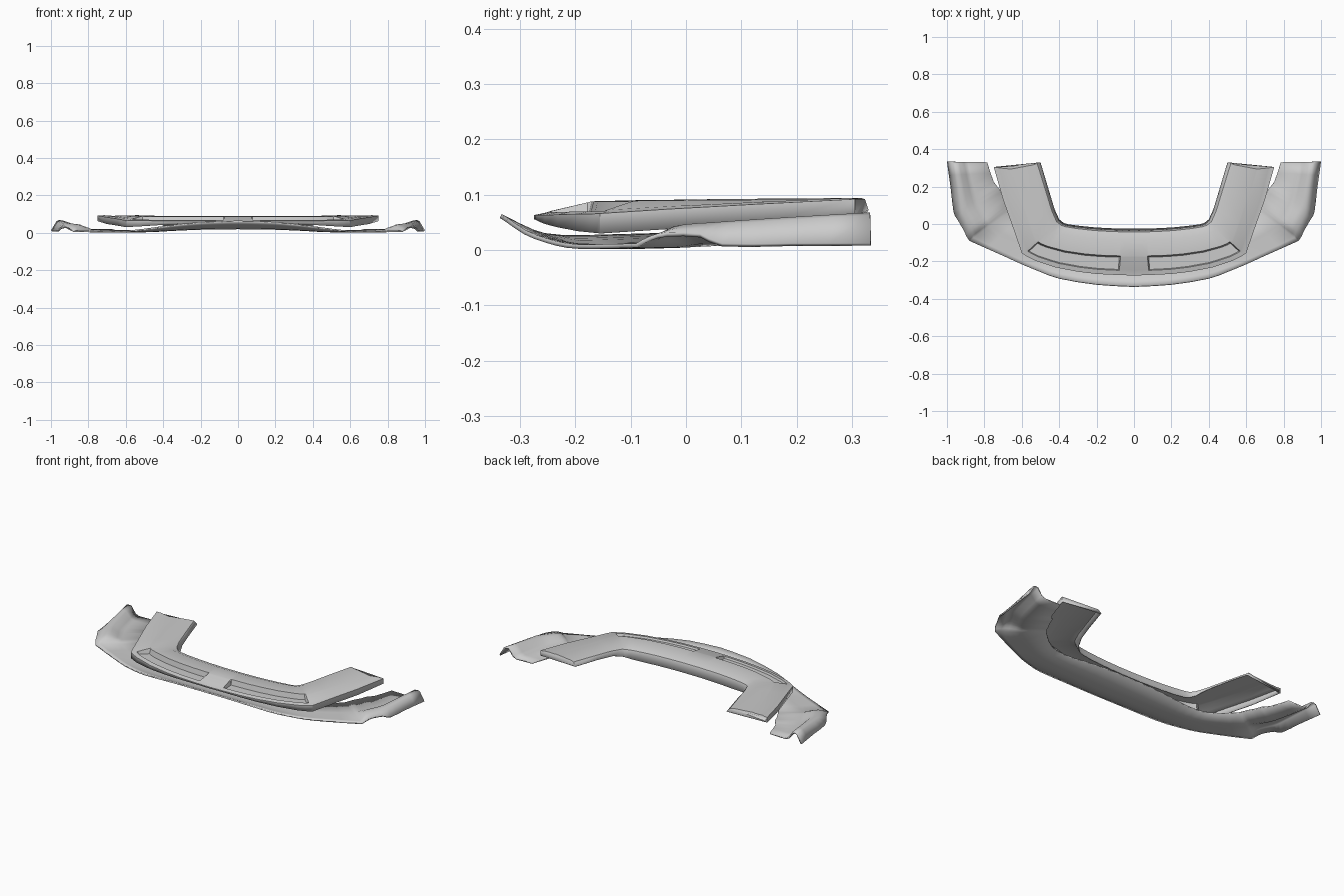
import bpy, bmesh, math
from mathutils import Vector

if "Cube" in bpy.data.objects:
    bpy.data.objects.remove(bpy.data.objects["Cube"])

grey = bpy.data.materials.new("light grey")
grey.use_nodes = True
colour = (0.6, 0.6, 0.6, 1)
grey.diffuse_color = colour
bsdf = next(n for n in grey.node_tree.nodes if n.type == 'BSDF_PRINCIPLED')
bsdf.inputs["Base Color"].default_value = colour


def loft(name, rows, thickness, angle, cap=False):
    """Skin a half surface from point rows, mirror it and give it thickness."""
    bm = bmesh.new()
    grid = [[bm.verts.new(p) for p in row] for row in rows]
    for a, b in zip(grid, grid[1:]):
        for j in range(len(a) - 1):
            bm.faces.new((a[j], b[j], b[j + 1], a[j + 1]))
    if cap:
        bm.faces.new(grid[-1][::-1])
    mesh = bpy.data.meshes.new(name)
    bm.to_mesh(mesh)
    bm.free()
    mesh.materials.append(grey)
    ob = bpy.data.objects.new(name, mesh)
    bpy.context.collection.objects.link(ob)
    mirror = ob.modifiers.new("mirror", 'MIRROR')
    mirror.use_clip = True
    shell = ob.modifiers.new("thickness", 'SOLIDIFY')
    shell.thickness = thickness
    shell.offset = -1
    bpy.ops.object.select_all(action='DESELECT')
    bpy.context.view_layer.objects.active = ob
    ob.select_set(True)
    bpy.ops.object.shade_smooth_by_angle(angle=math.radians(angle))


def across(outer, inner, profile):
    """Points from the outer edge to the inner edge, as (fraction, height)."""
    a, b = Vector(outer), Vector(inner)
    return [Vector((*a.lerp(b, f), z)) for f, z in profile]


def blend(a, b, t):
    return [p.lerp(q, t) for p, q in zip(a, b)]


def refine(rows):
    """Insert a smoothly curved row between each pair of rows."""
    first = [2 * p - q for p, q in zip(rows[0], rows[1])]
    last = [2 * p - q for p, q in zip(rows[-1], rows[-2])]
    ext = [first] + rows + [last]
    out = []
    for a, b, c, d in zip(ext, ext[1:], ext[2:], ext[3:]):
        out += [b, [(9 * (q + r) - p - s) / 16 for p, q, r, s in zip(a, b, c, d)]]
    return out + [rows[-1]]


# Lower plane with raised front lip: outer edge, inner edge, edge height, floor
plane = [
    ((0, -.333), (0, -.04), .065, .027),
    ((.2, -.322), (.16, -.04), .058, .025),
    ((.4, -.29), (.3, -.045), .036, .018),
    ((.5, -.255), (.4, -.05), .022, .012),
    ((.6, -.215), (.5, -.04), .012, .01),
    ((.7, -.17), (.58, 0), .01, .01),
    ((.88, -.09), (.66, .07), .012, .012),
]
front = []
for outer, inner, lip, floor in plane:
    rise = lip - floor
    front.append(across(outer, inner, [
        (0, lip), (.1, floor + rise * .6), (.18, floor + rise * .3),
        (.26, floor + rise * .1), (.38, floor), (.5, floor), (1, floor + .004)]))

# Side channels: outer edge, inner edge, outer edge height, ridge height
channel = [
    ((.895, -.068), (.675, .09), .024, .036),
    ((.91, -.035), (.685, .115), .032, .046),
    ((.945, .025), (.705, .15), .03, .05),
    ((.965, .065), (.72, .19), .012, .053),
    ((.98, .19), (.75, .225), .012, .06),
    ((1, .333), (.785, .33), .012, .068),
]
side = [front[-1]]
for outer, inner, edge, ridge in channel:
    side.append(across(outer, inner, [
        (0, edge), (.14, ridge - .005), (.2, ridge), (.3, ridge - .003),
        (.42, .028), (.52, .018), (1, .02)]))
loft("lower_wing_plane", refine(front) + refine(side)[1:], .008, 45)

# Upper flap: outer edge, inner edge, skirt bottom, skirt top, inner bottom
flap = [
    ((0, -.275), (0, -.025), .055, .063, .024),
    ((.08, -.273), (.06, -.025), .055, .063, .024),
    ((.2, -.267), (.14, -.022), .052, .063, .024),
    ((.3, -.255), (.21, -.018), .047, .063, .024),
    ((.42, -.232), (.29, -.01), .041, .064, .024),
    ((.53, -.195), (.35, -.002), .034, .065, .026),
    ((.57, -.175), (.375, .005), .032, .065, .03),
    ((.6, -.155), (.4, .025), .03, .066, .042),
    ((.643, -.03), (.425, .08), .038, .074, .06),
    ((.7, .13), (.455, .18), .047, .083, .068),
    ((.75, .305), (.5, .33), .062, .092, .072),
]
rows = []
for i, (outer, inner, low, top, rear) in enumerate(flap):
    back = .42 - .006 * min(i, 7)
    arm = max(0, i - 6) / 4
    crest = .09 + .004 * arm
    lip = top + (crest - top) * .2
    rows.append(across(outer, inner, [
        (0, low), (0, top), (.1, lip), (.12, lip + .002),
        (back - .03, crest - .004), (back, crest - .002),
        (.75 + .1 * arm, crest), (.93, crest - .015 * (1 - arm) - .002), (1, rear)]))

# Sunken slot on each side of the middle
slot = [blend(rows[1], rows[2], .06)] + rows[2:7] + [blend(rows[6], rows[7], .45)]
for row in slot:
    row[3].z = row[4].z = .058
slot_end = blend(rows[6], rows[7], .6)
for j in (3, 4):
    slot_end[j].z = rows[7][j].z
rows = rows[:2] + slot + [slot_end] + rows[7:]

# Hollowed rear ends of the flap arms
outer_x, inner_x = rows[-1][0].x, rows[-1][-1].x
for p in rows[-1]:
    p.y -= .022 * math.sin(math.pi * (outer_x - p.x) / (outer_x - inner_x))
loft("upper_flap", rows, .005, 30, cap=True)
